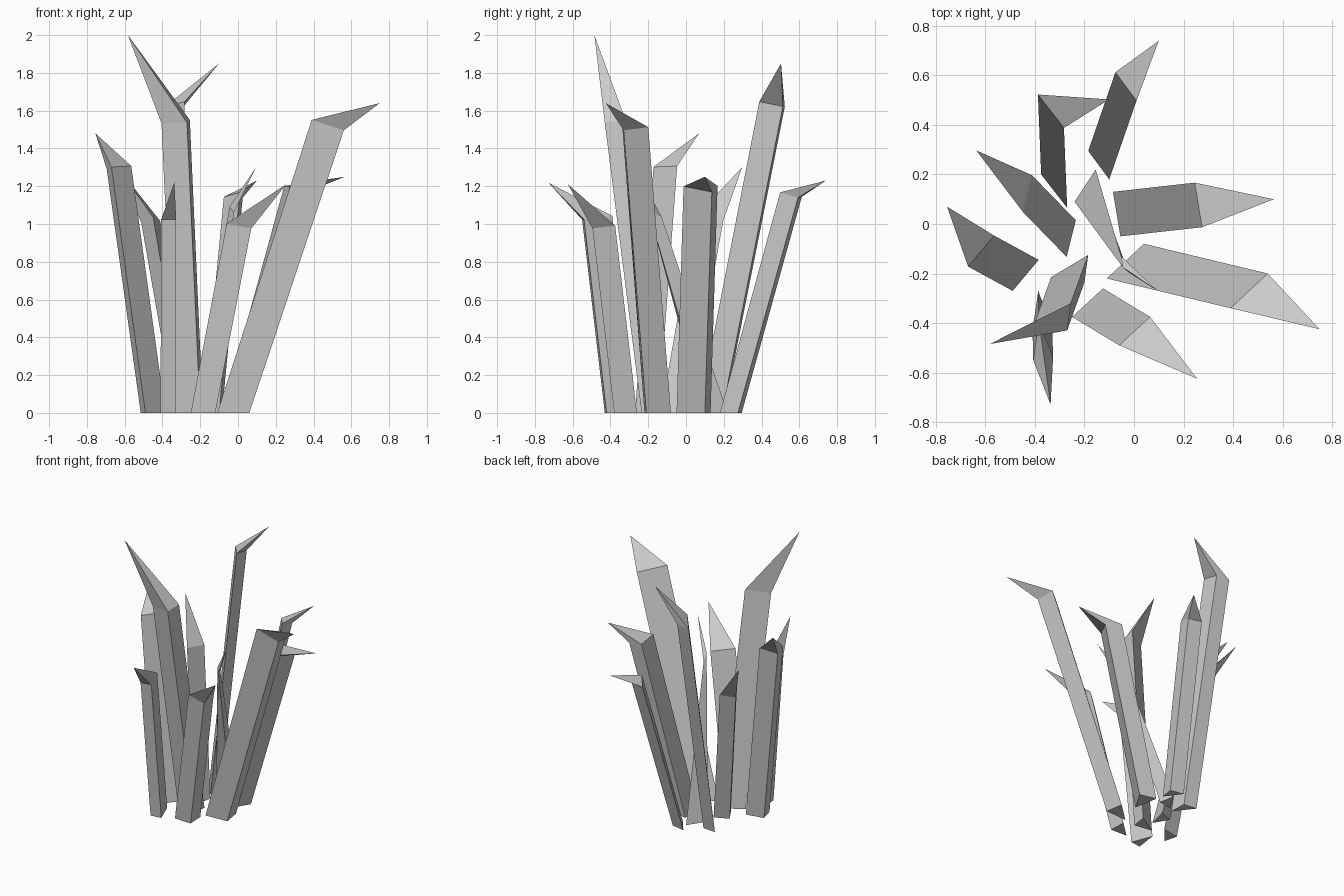
import bpy
from mathutils import Vector

if "Cube" in bpy.data.objects:
    bpy.data.objects.remove(bpy.data.objects["Cube"])


def blade(name, base, ring, tip):
    """Three-sided stalk with a bent, pointed end."""
    verts = [(x, y, 0) for x, y in base] + ring + [tip]
    faces = [(0, 2, 1)]
    for i in range(3):
        j = (i + 1) % 3
        faces += [(i, j, j + 3, i + 3), (i + 3, j + 3, 6)]
    # keep normals outward whichever way the base triangle winds
    (ax, ay), (bx, by), (cx, cy) = base
    if (bx - ax) * (cy - ay) - (by - ay) * (cx - ax) < 0:
        faces = [f[::-1] for f in faces]
    mesh = bpy.data.meshes.new(name)
    mesh.from_pydata(verts, [], faces)
    obj = bpy.data.objects.new(name, mesh)
    bpy.context.collection.objects.link(obj)


def lean(base, shift, height):
    """Slide the base triangle to bend height, tilted square to the stalk."""
    sx, sy = shift
    mx = sum(p[0] for p in base) / 3
    my = sum(p[1] for p in base) / 3
    return [(x + sx, y + sy, height - ((x - mx) * sx + (y - my) * sy) / height)
            for x, y in base]


# name: base triangle (inner edge, then outer ridge), lean, bend height, tip
blades = {
    "right_blade": (((-.055, -.05), (-.085, .13), (.035, .10)), (.33, .037), 1.19, (.565, .10, 1.25)),
    "front_right_blade": (((-.11, -.22), (.04, -.08), (.06, -.21)), (.50, -.12), 1.52, (.75, -.425, 1.64)),
    "front_blade": (((-.25, -.375), (-.125, -.26), (-.12, -.38)), (.19, -.115), .99, (.255, -.625, 1.21)),
    "front_small_blade": (((-.41, -.43), (-.387, -.27), (-.33, -.42)), (.003, -.12), 1.03, (-.337, -.73, 1.22)),
    "tall_blade": (((-.335, -.215), (-.185, -.125), (-.20, -.235)), (-.07, -.195), 1.54, (-.583, -.485, 2.0)),
    "left_blade": (((-.49, -.27), (-.385, -.145), (-.515, -.17)), (-.18, .098), 1.30, (-.755, .07, 1.48)),
    "back_left_blade": (((-.272, -.133), (-.235, .015), (-.335, -.03)), (-.177, .182), 1.02, (-.637, .297, 1.30)),
    "back_tall_blade": (((-.375, .20), (-.27, .065), (-.275, .19)), (-.013, .323), 1.63, (-.10, .503, 1.85)),
    "back_blade": (((-.185, .295), (-.10, .18), (-.085, .275)), (.11, .318), 1.15, (.10, .74, 1.23)),
}
for name, (base, shift, height, tip) in blades.items():
    blade(name, base, lean(base, shift, height), tip)

# Middle blade narrows toward its bend
blade("middle_blade", ((-.24, .09), (-.155, .22), (-.135, .11)),
      [(-.045, -.175, 1.09), (-.052, -.13, 1.04), (-.022, -.195, 1.06)],
      (.095, -.27, 1.30))
